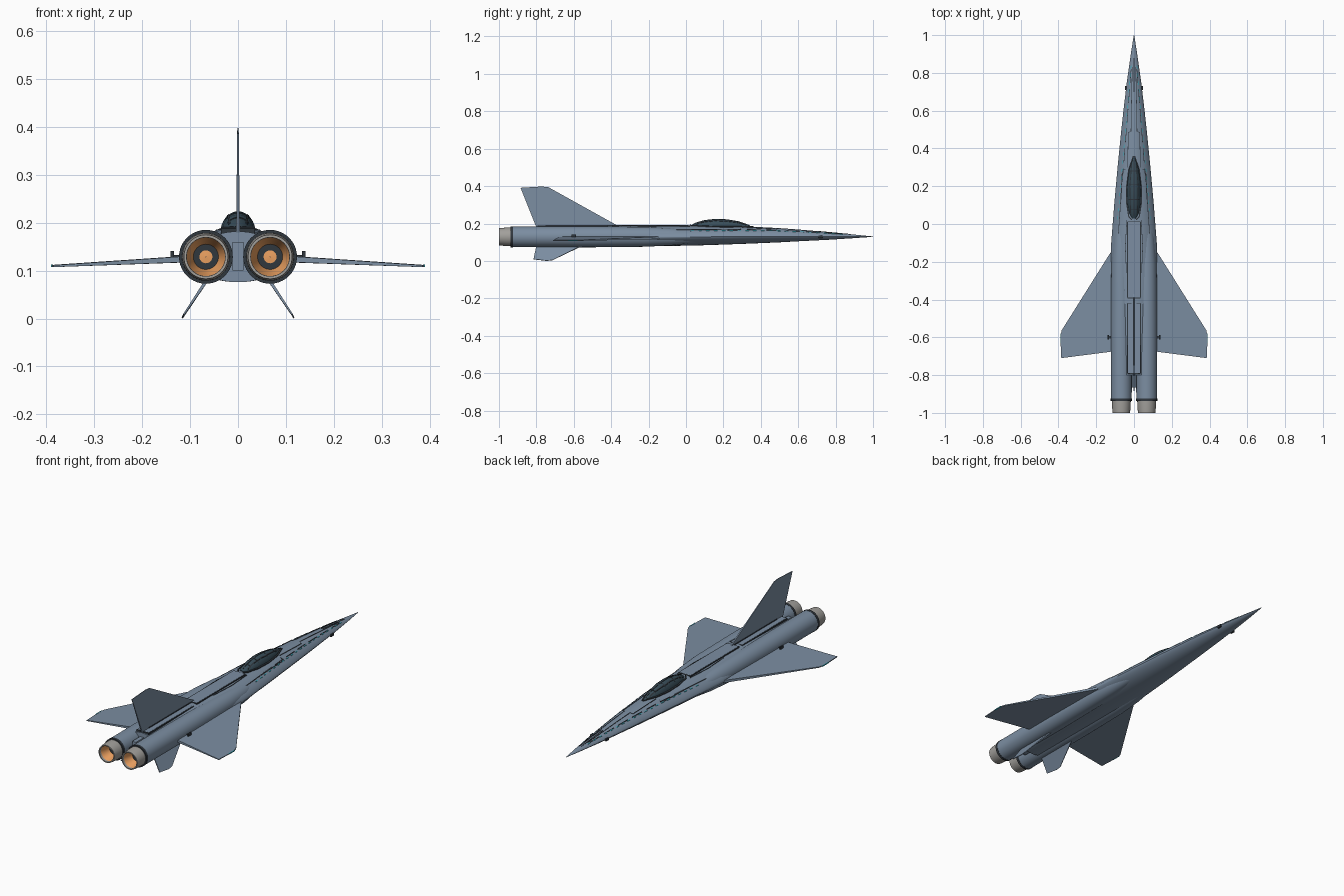
import bpy, bmesh, math
from mathutils import Vector

if "Cube" in bpy.data.objects:
    bpy.data.objects.remove(bpy.data.objects["Cube"])

def mat(name, c):
    m = bpy.data.materials.new(name)
    m.diffuse_color = (*c, 1)
    m.use_nodes = True
    m.node_tree.nodes["Principled BSDF"].inputs["Base Color"].default_value = m.diffuse_color
    return m

SKIN = mat("blue_grey_skin", (0.20, 0.27, 0.36))
DARK = mat("dark_trim", (0.03, 0.038, 0.048))
GLASS = mat("canopy_glass", (0.04, 0.075, 0.10))
METAL = mat("nozzle_metal", (0.36, 0.35, 0.33))
GLOW = mat("engine_glow", (0.85, 0.36, 0.12))
TEAL = mat("teal_light", (0.04, 0.45, 0.55))

def finish(name, bm, m, angle=35):
    bmesh.ops.recalc_face_normals(bm, faces=bm.faces)
    me = bpy.data.meshes.new(name)
    bm.to_mesh(me)
    bm.free()
    me.materials.append(m)
    me.shade_smooth()
    me.set_sharp_from_angle(angle=math.radians(angle))
    ob = bpy.data.objects.new(name, me)
    bpy.context.scene.collection.objects.link(ob)
    return ob

def skin_rings(bm, rings, caps=True):
    for a, b in zip(rings, rings[1:]):
        for i in range(len(a)):
            j = (i + 1) % len(a)
            bm.faces.new((a[i], a[j], b[j], b[i]))
    if caps:
        bm.faces.new(rings[0])
        bm.faces.new(rings[-1])

def loft(name, secs, m, n=40):
    """Sections: (y, half width, chine z, top z, bottom z, fullness)."""
    bm, rings = bmesh.new(), []
    for y, w, c, top, bot, q in secs:
        ring = []
        for i in range(n):
            t = 2 * math.pi * i / n
            s = math.sin(t)
            h = abs(s) ** (2 * q) if abs(s) > 1e-6 else 0
            ring.append(bm.verts.new((w * math.cos(t), y, c + h * (top - c if s > 0 else bot - c))))
        rings.append(ring)
    skin_rings(bm, rings)
    return finish(name, bm, m)

def height(secs, x, y):
    """Top surface height of a loft at x, y."""
    y = max(min(y, secs[0][0]), secs[-1][0])
    for a, b in zip(secs, secs[1:]):
        if b[0] <= y <= a[0]:
            f = (a[0] - y) / (a[0] - b[0])
            w, c, top, _, q = [p + (r - p) * f for p, r in zip(a[1:], b[1:])]
            return c + (top - c) * max(0, 1 - (x / w) ** 2) ** q

def strips(name, paths, width, m, secs, lift=0.0015):
    """Thin raised lines that follow a loft's upper surface, mirrored."""
    bm = bmesh.new()
    for path in paths:
        for s in ((1,) if all(p[0] == 0 for p in path) or path[0][0] * path[-1][0] < 0 else (1, -1)):
            rings = []
            for k, (p, r) in enumerate(zip(path, path[1:])):
                p, r = Vector(p), Vector(r)
                d = (r - p).normalized()
                side = Vector((-d.y, d.x)) * width / 2
                n = max(2, int((r - p).length / 0.02))
                for i in range(0 if k == 0 else 1, n + 1):
                    q = p.lerp(r, i / n)
                    e = [q - side, q + side]
                    z = [height(secs, v.x, v.y) for v in e]
                    co = [(e[0], z[0] - .004), (e[1], z[1] - .004), (e[1], z[1] + lift), (e[0], z[0] + lift)]
                    rings.append([bm.verts.new((s * v.x, v.y, h)) for v, h in co])
            skin_rings(bm, rings)
    return finish(name, bm, m, 30)

def lathe(name, prof, m, path=None, n=40, caps=True):
    """Mirrored pair of turned shapes along y. Profile: (y, radius, centre x)."""
    bm = bmesh.new()
    for s in (1, -1):
        rings = [[bm.verts.new((s * cx + r * math.cos(2 * math.pi * i / n), y,
                                0.129 + r * math.sin(2 * math.pi * i / n))) for i in range(n)]
                 for y, r, cx in prof]
        skin_rings(bm, rings, caps)
    return finish(name, bm, m)

def plate(name, pts, normal, sides, m):
    """Thin tapered surface. Points: (x, y, z, thickness)."""
    bm = bmesh.new()
    for s in sides:
        rings = []
        for e in (-.5, .5):
            rings.append([bm.verts.new((s * (x + normal[0] * t * e), y, z + normal[2] * t * e))
                          for x, y, z, t in pts])
        skin_rings(bm, rings)
    return finish(name, bm, m, 20)

def boxes(name, items, m):
    """Boxes: (centre x, y, z, size x, y, z); mirrored when x is not 0."""
    bm = bmesh.new()
    for x, y, z, a, b, c in items:
        for s in ((1, -1) if x else (1,)):
            v = bmesh.ops.create_cube(bm, size=1)["verts"]
            bmesh.ops.scale(bm, verts=v, vec=(a, b, c))
            bmesh.ops.translate(bm, verts=v, vec=(s * x, y, z))
    return finish(name, bm, m)

# Fuselage with sharp side chines
BODY = [(1.0, .001, .13, .131, .129, .75), (.9, .017, .13, .141, .122, .75),
        (.76, .037, .131, .154, .113, .75), (.6, .056, .132, .168, .105, .75),
        (.49, .068, .132, .176, .099, .75), (.3, .087, .131, .186, .091, .75),
        (.1, .105, .129, .190, .084, .72), (-.13, .123, .127, .190, .079, .68),
        (-.22, .121, .126, .190, .078, .62), (-.45, .10, .126, .189, .076, .5),
        (-.8, .072, .126, .182, .076, .3)]
loft("fuselage", BODY, SKIN)
boxes("tail_beam", [(0, -.82, .13, .022, .09, .06)], SKIN)

# Twin engine nacelles, rear bands, nozzles and glowing interiors
CX = .067
lathe("engine_nacelles", [(.18, .012, .055), (.05, .033, .060), (-.08, .046, .064),
                          (-.22, .053, CX), (-.5, .056, CX), (-.93, .055, CX)], SKIN)
lathe("nacelle_bands", [(-.924, .0562, CX), (-.937, .0562, CX)], DARK)
lathe("nozzles", [(-.93, .050, CX), (-.96, .0495, CX), (-1.0, .046, CX), (-1.0, .0405, CX),
                  (-.985, .040, CX)], METAL, caps=False)
lathe("nozzle_glow", [(-.988, .0402, CX), (-.936, .026, CX), (-.938, .001, CX)], GLOW, caps=False)

# Main wings
plate("wings", [(.09, -.10, .125, .014), (.13, -.16, .123, .013), (.383, -.563, .110, .005),
                (.39, -.60, .1095, .004), (.385, -.71, .1095, .004), (.09, -.672, .125, .013)],
      (0, 0, 1), (1, -1), SKIN)
strips_w = boxes("wingtip_lights", [(.388, -.605, .110, .004, .05, .005)], TEAL)

# Tail fin and ventral fins
plate("tail_fin", [(0, -.35, .18, .008), (0, -.735, .394, .003), (0, -.77, .398, .003),
                   (0, -.885, .391, .003), (0, -.80, .18, .008)], (1, 0, 0), (1,), SKIN)
plate("ventral_fins", [(.064, -.555, .082, .007), (.1155, -.715, .004, .003), (.1165, -.745, .001, .003),
                       (.113, -.815, .009, .003), (.064, -.80, .082, .007)], (.82, 0, .57), (1, -1), SKIN)

# Dorsal spine panels with dark surrounds and fin base
boxes("spine_panels", [(0, -.19, .182, .066, .40, .020), (0, -.605, .178, .066, .37, .022)], SKIN)
boxes("spine_edges", [(.034, -.19, .181, .004, .40, .020), (.034, -.605, .177, .004, .37, .022),
                      (0, .011, .181, .070, .005, .021), (0, -.391, .181, .070, .005, .021),
                      (0, -.421, .177, .070, .005, .023), (0, -.791, .177, .070, .005, .023),
                      (0, -.57, .184, .012, .36, .018)], DARK)

# Canopy with frame arches and rails
CANOPY = [(.352, .004, .178, .184, .17, .5), (.325, .016, .178, .196, .17, .5),
          (.28, .027, .178, .211, .17, .5), (.22, .035, .178, .221, .17, .5),
          (.16, .037, .178, .224, .17, .5), (.10, .034, .178, .217, .17, .5),
          (.055, .026, .178, .205, .17, .5), (.03, .014, .178, .193, .17, .5)]
loft("canopy", CANOPY, GLASS, 32)
strips("canopy_frames", [[(-w, y), (-w * .5, y), (0, y), (w * .5, y), (w, y)]
       for y, w in ((.28, .0265), (.21, .0352), (.13, .0353), (.075, .029))]
       + [[(0, .34), (0, .04)], [(.012, .32), (.022, .2), (.018, .055)]], .004, DARK, CANOPY)
strips("canopy_sill", [[(.003, .36), (.028, .29), (.039, .2), (.039, .11), (.028, .04), (.012, .022)]],
       .006, DARK, BODY, .004)

# Panel lines on the nose and shoulders
strips("panel_lines", [[(.009, .83), (.013, .66), (.016, .49), (.03, .485), (.034, .3)],
                       [(.062, .29), (.072, .1), (.086, -.10)],
                       [(.046, .29), (.062, .29)], [(.005, .88), (.005, .70)],
                       [(.038, .02), (.046, -.12), (.040, -.26)]], .003, DARK, BODY)

# Dark and teal dashes along the chines
def dashes(y0, y1, count, frac, u):
    step, out = (y0 - y1) / count, []
    for i in range(count):
        a = y0 - i * step
        out.append([(u * (.105 - .115 * (y - .1)), y) for y in (a, a - step * frac)])
    return out
strips("chine_panels", dashes(.82, -.02, 8, .7, .68), .003, DARK, BODY)
strips("chine_lights", dashes(.84, .0, 20, .45, .76), .003, TEAL, BODY)

# Small sensors on the nose sides and wing root pods
boxes("nose_sensors", [(.042, .72, .129, .010, .022, .012)], DARK)
boxes("wing_root_pods", [(.137, -.60, .134, .007, .024, .014), (.128, -.60, .130, .014, .012, .006)], DARK)
